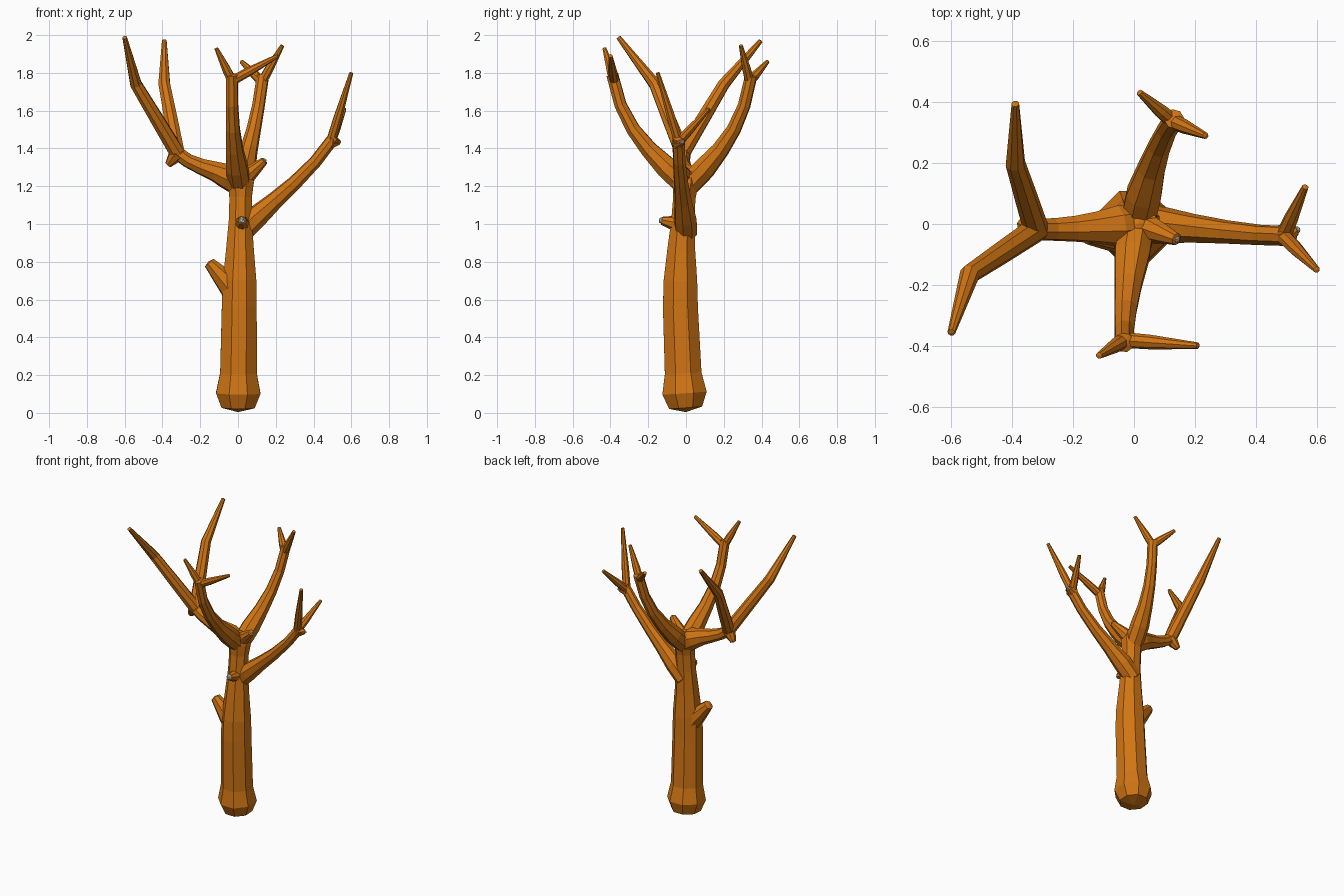
import bpy, bmesh, math
from mathutils import Vector

if "Cube" in bpy.data.objects:
    bpy.data.objects.remove(bpy.data.objects["Cube"])

BARK = bpy.data.materials.new("bark_orange")
BARK.diffuse_color = (0.64, 0.18, 0.007, 1)
BARK.use_nodes = True
BARK.node_tree.nodes["Principled BSDF"].inputs["Base Color"].default_value = BARK.diffuse_color
SIDES = 8


def limb(name, pts, radii):
    """Faceted tapered tube along pts, closed with a low pyramid at each end."""
    bm = bmesh.new()
    rings, last, n = [], len(pts) - 1, Vector((0.92, 0.38, 0.05))
    for i, p in enumerate(pts):
        t = (pts[min(i + 1, last)] - pts[max(i - 1, 0)]).normalized()
        n = (n - t * n.dot(t)).normalized()
        b = t.cross(n)
        angles = [2 * math.pi * k / SIDES for k in range(SIDES)]
        rings.append([bm.verts.new(p + radii[i] * (math.cos(a) * n + math.sin(a) * b))
                      for a in angles])
    for lo, hi in zip(rings, rings[1:]):
        for k in range(SIDES):
            j = (k + 1) % SIDES
            bm.faces.new((lo[k], lo[j], hi[j], hi[k]))
    for e, inner in ((0, 1), (last, last - 1)):
        apex = bm.verts.new(pts[e] + (pts[e] - pts[inner]).normalized() * radii[e] * 0.25)
        for k in range(SIDES):
            bm.faces.new((rings[e][k], rings[e][(k + 1) % SIDES], apex))
    bmesh.ops.recalc_face_normals(bm, faces=bm.faces[:])
    me = bpy.data.meshes.new(name)
    bm.to_mesh(me)
    bm.free()
    me.materials.append(BARK)
    ob = bpy.data.objects.new(name, me)
    bpy.context.collection.objects.link(ob)
    return ob


def grow(name, pts, radii):
    """Make a limb and fuse it into the tree."""
    piece = limb(name, pts, radii)
    mod = tree.modifiers.new(name, 'BOOLEAN')
    mod.operation, mod.solver, mod.object = 'UNION', 'EXACT', piece
    bpy.ops.object.modifier_apply(modifier=mod.name)
    bpy.data.objects.remove(piece, do_unlink=True)


def branch(name, z, c1, c2, end, scale=1.0):
    """Curved main branch leaving the trunk at height z; returns its fork point."""
    a, b, c, d = Vector((0.01, 0, z)), Vector(c1), Vector(c2), Vector(end)
    path = []
    for i in range(6):
        t = i / 5
        u = 1 - t
        path.append(a * u**3 + b * 3 * u * u * t + c * 3 * u * t * t + d * t**3)
    grow(name, path, [r * scale for r in (0.06, 0.062, 0.048, 0.039, 0.034, 0.033)])
    return path[-1].lerp(path[-2], 0.2)


def twig(name, root, tip):
    tip = Vector(tip)
    grow(name, [root, root.lerp(tip, 0.36), tip], (0.026, 0.024, 0.011))


def fork(name, root, bend, tip):
    bend = Vector(bend)
    grow(name, [root, root.lerp(bend, 0.5), bend, Vector(tip)], (0.042, 0.038, 0.033, 0.013))


def stub(name, root, tip, r, bare=0):
    """Short broken stub; bare is the size of its grey end."""
    root, tip = Vector(root), Vector(tip)
    grow(name, [root, root.lerp(tip, 0.6), tip], (r, r * 0.65, r * 0.4))
    if bare:
        ends.append((name + "_end", tip, bare))


# trunk with a flared foot, bowed slightly forward
profile = [(0.028, 0.095), (0.105, 0.127), (0.21, 0.105), (0.56, 0.1), (0.7, 0.096),
           (0.86, 0.08), (1.02, 0.066), (1.14, 0.064), (1.22, 0.075), (1.28, 0.06)]
tree = limb("tree", [Vector((0.012 * z, -0.03 * math.sin(2.5 * z), z)) for z, _ in profile],
            [r for _, r in profile])
bpy.context.view_layer.objects.active = tree
ends = []

# right branch
right = branch("right_branch", 0.95, (0.12, 0, 1.08), (0.36, -0.04, 1.23), (0.51, -0.04, 1.46))
twig("right_front_twig", right, (0.6, -0.15, 1.8))
twig("right_back_twig", right, (0.563, 0.122, 1.61))

# left branch with two long bent forks
left = branch("left_branch", 1.21, (-0.1, -0.01, 1.3), (-0.22, -0.02, 1.28),
              (-0.335, -0.018, 1.385), 1.12)
fork("left_front_fork", left, (-0.54, -0.165, 1.74), (-0.6, -0.357, 1.988))
fork("left_back_fork", left, (-0.39, 0.2, 1.74), (-0.39, 0.395, 1.97))

# front branch
front = branch("front_branch", 1.2, (-0.02, -0.17, 1.37), (-0.035, -0.34, 1.49),
               (-0.032, -0.39, 1.79))
twig("front_left_twig", front, (-0.115, -0.432, 1.93))
twig("front_right_twig", front, (0.21, -0.4, 1.89))

# back branch
back = branch("back_branch", 1.19, (0.045, 0.17, 1.37), (0.095, 0.3, 1.49), (0.132, 0.345, 1.785))
twig("back_left_twig", back, (0.018, 0.432, 1.86))
twig("back_right_twig", back, (0.235, 0.29, 1.945))

# broken stubs on the trunk and at the forks
stub("left_trunk_stub", (0, -0.03, 0.63), (-0.152, -0.035, 0.795), 0.08)
stub("front_trunk_stub", (0.02, 0, 0.99), (0.022, -0.127, 1.018), 0.056, 0.02)
stub("crown_stub", (0.02, 0, 1.23), (0.14, -0.05, 1.335), 0.052, 0.012)
stub("left_fork_stub", left, (-0.37, 0, 1.313), 0.046)
stub("right_fork_stub", right, (0.535, -0.02, 1.434), 0.04, 0.013)

# bare grey stub ends
for name, loc, r in ends:
    bpy.ops.mesh.primitive_ico_sphere_add(subdivisions=1, radius=r, location=loc)
    bpy.context.object.name = name
